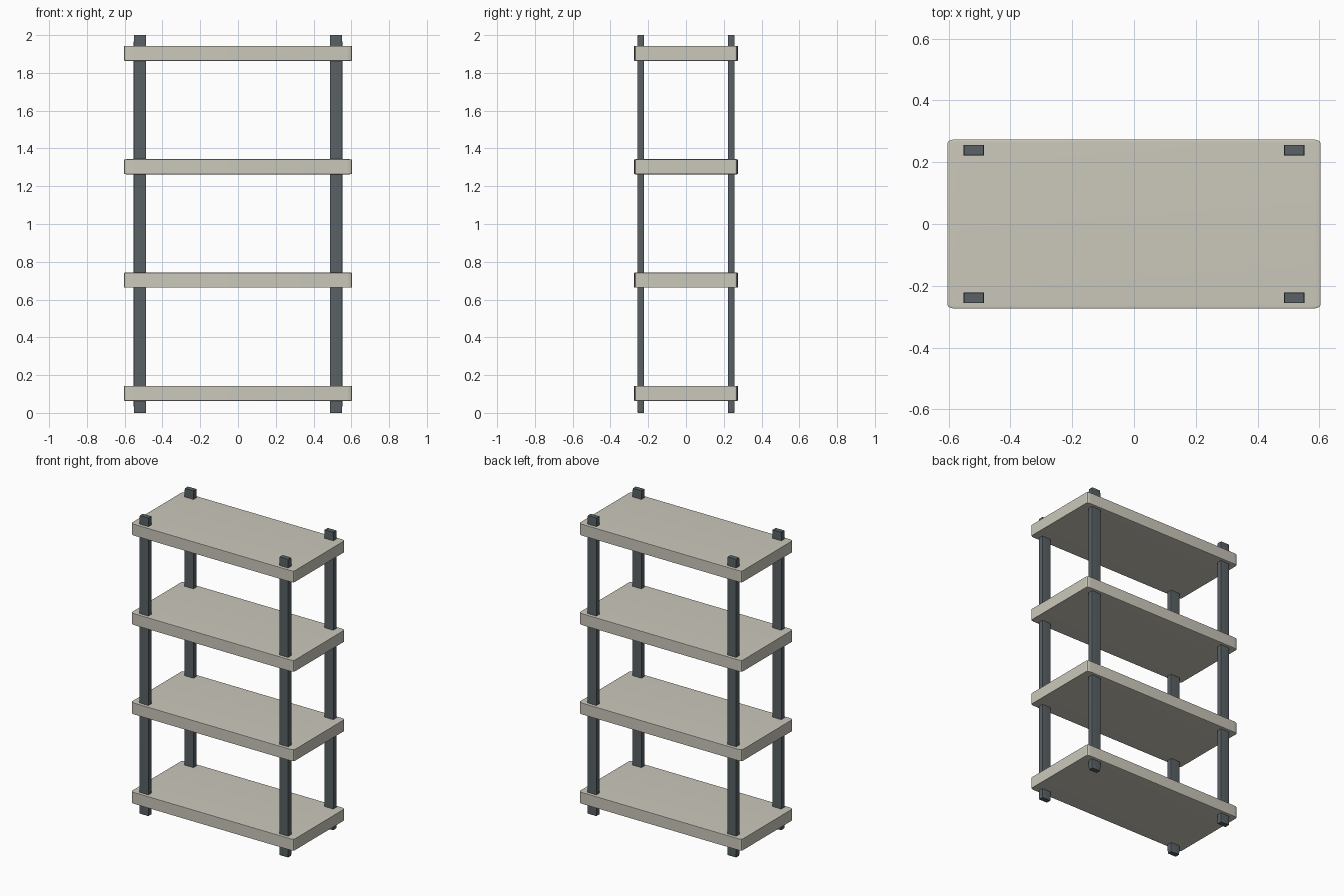
import bpy
import bmesh
import math
from mathutils import Matrix

default = bpy.data.objects.get("Cube")
if default:
    bpy.data.objects.remove(default, do_unlink=True)


def make_material(name, rgb):
    mat = bpy.data.materials.new(name)
    mat.use_nodes = True
    colour = (*rgb, 1.0)
    mat.diffuse_color = colour
    mat.node_tree.nodes["Principled BSDF"].inputs["Base Color"].default_value = colour
    return mat


def soft_box(name, size, location, mat, rounding=0.022):
    """Rounded unit block stretched to size, so the rounding stretches with it."""
    bm = bmesh.new()
    bmesh.ops.create_cube(bm, size=1.0)
    bmesh.ops.bevel(bm, geom=bm.edges[:], offset=rounding, segments=3,
                    profile=0.5, affect='EDGES')
    bmesh.ops.transform(bm, matrix=Matrix.Diagonal((*size, 1.0)), verts=bm.verts)
    mesh = bpy.data.meshes.new(name)
    bm.to_mesh(mesh)
    bm.free()
    mesh.materials.append(mat)
    obj = bpy.data.objects.new(name, mesh)
    obj.location = location
    bpy.context.collection.objects.link(obj)
    bpy.ops.object.select_all(action='DESELECT')
    obj.select_set(True)
    bpy.context.view_layer.objects.active = obj
    bpy.ops.object.shade_smooth_by_angle(angle=math.radians(30))
    return obj


shelf_mat = make_material("warm grey shelf", (0.6, 0.58, 0.5))
post_mat = make_material("dark slate post", (0.1, 0.12, 0.13))

# Four evenly spaced shelves
for i in range(4):
    soft_box(f"shelf_{i + 1}", (1.208, 0.548, 0.08), (0, 0, 0.103 + 0.6 * i), shelf_mat)

# Four full-height corner posts running through the shelves
for side, sx in (("left", 1), ("right", -1)):
    for end, sy in (("front", -1), ("back", 1)):
        soft_box(f"{end}_{side}_post", (0.066, 0.034, 2.0),
                 (sx * 0.519, sy * 0.239, 1.0), post_mat)
